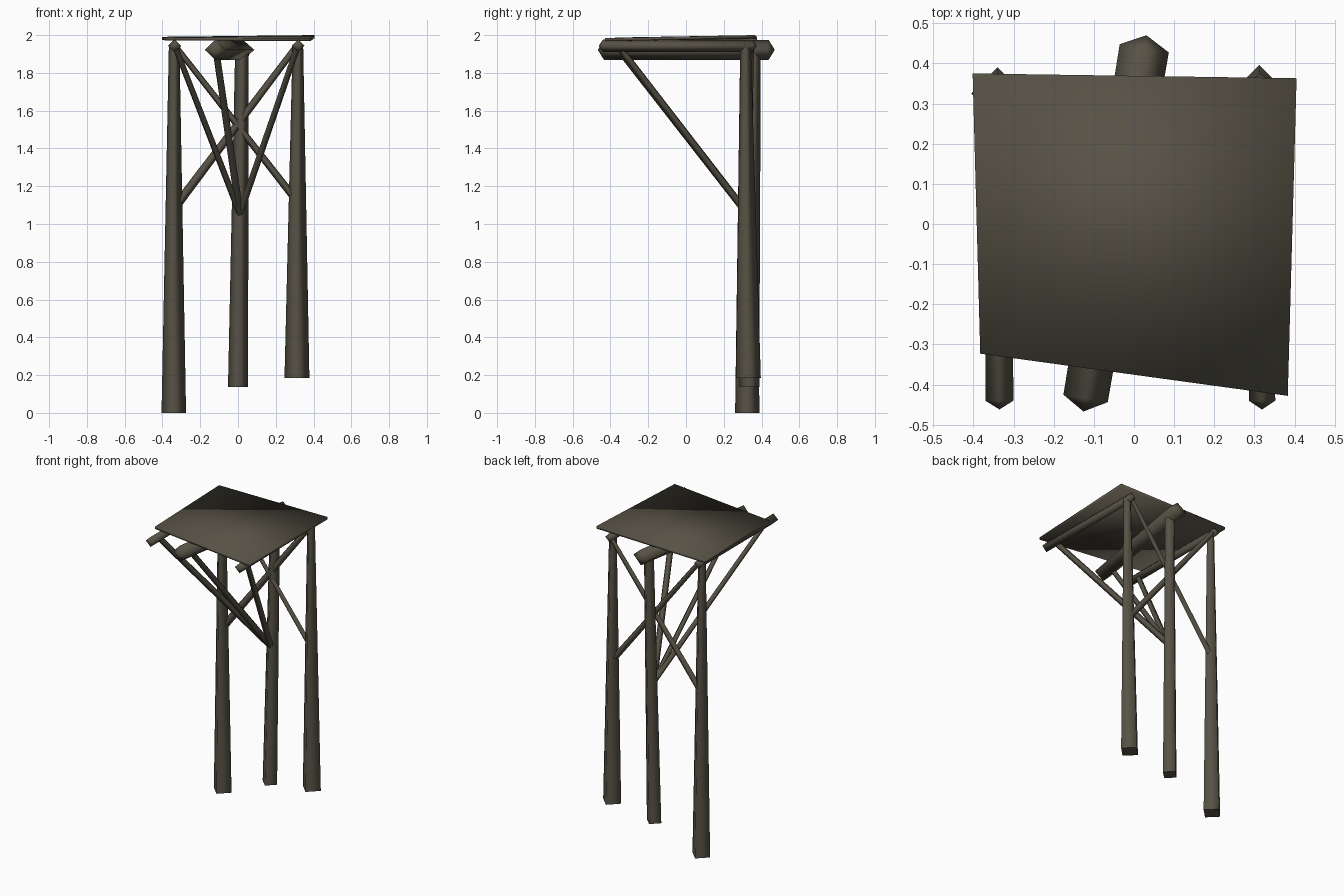
import bpy, bmesh
from mathutils import Vector

if "Cube" in bpy.data.objects:
    bpy.data.objects.remove(bpy.data.objects["Cube"])

wood = bpy.data.materials.new("weathered_wood")
wood.diffuse_color = (0.095, 0.084, 0.060, 1)
wood.use_nodes = True
wood.node_tree.nodes["Principled BSDF"].inputs["Base Color"].default_value = wood.diffuse_color


def finish(name, bm, flat=()):
    bmesh.ops.recalc_face_normals(bm, faces=bm.faces)
    for f in bm.faces:
        f.smooth = True
    for f in flat:  # crisp sawn ends
        f.smooth = False
        for e in f.edges:
            e.smooth = False
    me = bpy.data.meshes.new(name)
    bm.to_mesh(me)
    bm.free()
    me.materials.append(wood)
    ob = bpy.data.objects.new(name, me)
    bpy.context.collection.objects.link(ob)


def pole(name, a, b, ra, rb, tip=0.0):
    """Four-sided tapered log with edges up/down and to the sides.
    ra, rb: (sideways, other) radii; tip: length of the pointed ends."""
    a, b = Vector(a), Vector(b)
    d = (b - a).normalized()
    if abs(d.z) > 0.95:                      # upright: level ends
        u, v = Vector((1, 0, 0)), Vector((0, 1, 0))
    else:
        u = d.cross(Vector((0, 0, 1))).normalized()
        v = u.cross(d)
    bm = bmesh.new()
    rings = []
    for p, (r, s) in ((a + d * tip, ra), (b - d * tip, rb)):
        rings.append([bm.verts.new(p + o) for o in (u * r, v * s, -u * r, -v * s)])
    for i in range(4):
        j = (i + 1) % 4
        bm.faces.new((rings[0][i], rings[0][j], rings[1][j], rings[1][i]))
    flat = []
    for ring, end in zip(rings, (a, b)):
        if tip:
            c = bm.verts.new(end)
            for i in range(4):
                bm.faces.new((ring[i], ring[(i + 1) % 4], c))
        else:
            flat.append(bm.faces.new(ring))
    finish(name, bm, flat)


# Three tapered legs
pole("left_leg", (-0.34, 0.325, 0), (-0.338, 0.315, 1.95), (0.065, 0.065), (0.028, 0.028))
pole("middle_leg", (0, 0.335, 0.137), (0.021, 0.36, 1.93), (0.053, 0.053), (0.036, 0.036))
pole("right_leg", (0.312, 0.33, 0.185), (0.317, 0.315, 1.95), (0.066, 0.066), (0.028, 0.028))

# Roof beams running front to back
pole("left_beam", (-0.335, -0.462, 1.943), (-0.34, 0.375, 1.943), (0.035, 0.033), (0.031, 0.031), 0.022)
pole("middle_beam", (-0.126, -0.467, 1.922), (0.031, 0.47, 1.922), (0.056, 0.053), (0.062, 0.053), 0.033)
pole("right_beam", (0.319, -0.462, 1.943), (0.315, 0.375, 1.943), (0.033, 0.033), (0.031, 0.031), 0.022)

# Crossed braces between the outer legs
pole("rear_brace_a", (-0.325, 0.325, 1.10), (0.317, 0.345, 1.95), (0.02, 0.024), (0.015, 0.017))
pole("rear_brace_b", (0.305, 0.325, 1.13), (-0.338, 0.345, 1.95), (0.02, 0.02), (0.015, 0.015))

# Braces fanning from the middle leg to the beam fronts
for name, top in (("left", (-0.335, -0.36, 1.945)),
                  ("middle", (-0.118, -0.36, 1.93)),
                  ("right", (0.318, -0.36, 1.945))):
    pole(name + "_front_brace", (0.01, 0.325, 1.055), top, (0.02, 0.02), (0.018, 0.018))

# Uneven roof slab
corners = [(-0.383, -0.323, 1.988), (0.383, -0.428, 1.984),
           (0.405, 0.363, 2.0), (-0.402, 0.375, 1.991)]
bm = bmesh.new()
top = [bm.verts.new(c) for c in corners]
low = [bm.verts.new((x, y, z - 0.016)) for x, y, z in corners]
bm.faces.new(top)
bm.faces.new(low[::-1])
for i in range(4):
    j = (i + 1) % 4
    bm.faces.new((low[i], low[j], top[j], top[i]))
finish("roof_slab", bm)
